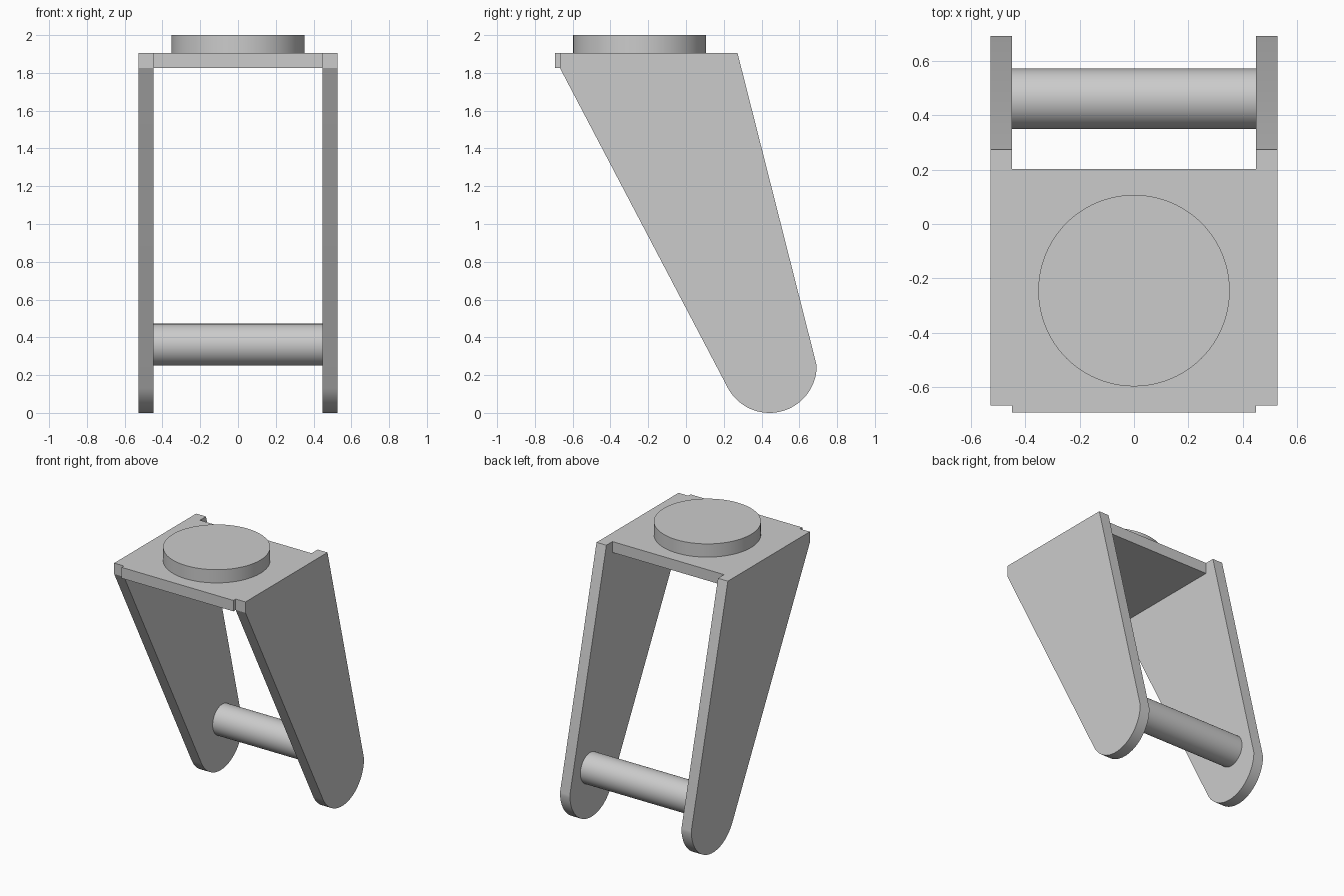
import bpy, bmesh, math
from mathutils import Matrix, Vector

cube = bpy.data.objects.get("Cube")
if cube:
    bpy.data.objects.remove(cube, do_unlink=True)

grey = bpy.data.materials.new("plain grey")
grey.use_nodes = True
colour = (0.6, 0.6, 0.6, 1)
grey.diffuse_color = colour
grey.node_tree.nodes["Principled BSDF"].inputs["Base Color"].default_value = colour


def finish(name, bm, smooth=True):
    bmesh.ops.recalc_face_normals(bm, faces=bm.faces)
    mesh = bpy.data.meshes.new(name)
    bm.to_mesh(mesh)
    bm.free()
    mesh.materials.append(grey)
    obj = bpy.data.objects.new(name, mesh)
    bpy.context.collection.objects.link(obj)
    if smooth:
        bpy.ops.object.select_all(action="DESELECT")
        obj.select_set(True)
        bpy.context.view_layer.objects.active = obj
        bpy.ops.object.shade_smooth_by_angle(angle=math.radians(20))
    return obj


def cylinder(name, radius, depth, matrix):
    bm = bmesh.new()
    bmesh.ops.create_cone(bm, cap_ends=True, segments=96, radius1=radius,
                          radius2=radius, depth=depth, matrix=matrix)
    return finish(name, bm)


def side_plate(name, x0, x1):
    # Tapered arm outline with a rounded lower end, extruded along x
    centre_y, radius, steps = 0.442, 0.25, 32
    outline = [(-0.667, 1.825), (-0.667, 1.904), (0.273, 1.904)]
    for i in range(steps + 1):
        a = math.radians(-152 * i / steps)
        outline.append((centre_y + radius * math.cos(a),
                        radius + radius * math.sin(a)))
    bm = bmesh.new()
    face = bm.faces.new([bm.verts.new((x0, y, z)) for y, z in outline])
    result = bmesh.ops.extrude_face_region(bm, geom=[face])
    verts = [v for v in result["geom"] if isinstance(v, bmesh.types.BMVert)]
    bmesh.ops.translate(bm, verts=verts, vec=Vector((x1 - x0, 0, 0)))
    return finish(name, bm)


# Two matching arms
side_plate("left_arm", 0.448, 0.527)
side_plate("right_arm", -0.527, -0.448)

# Bridge between the arms
bm = bmesh.new()
bmesh.ops.create_cube(bm, size=1, matrix=Matrix.Translation((0, -0.245, 1.8645))
                      @ Matrix.Diagonal((0.896, 0.896, 0.079, 1)))
finish("top_plate", bm, smooth=False)

# Round mount on top and the axle between the arms
cylinder("mounting_disc", 0.352, 0.096, Matrix.Translation((0, -0.245, 1.952)))
cylinder("axle", 0.111, 0.896, Matrix.Translation((0, 0.46, 0.361))
         @ Matrix.Rotation(math.pi / 2, 4, "Y"))
